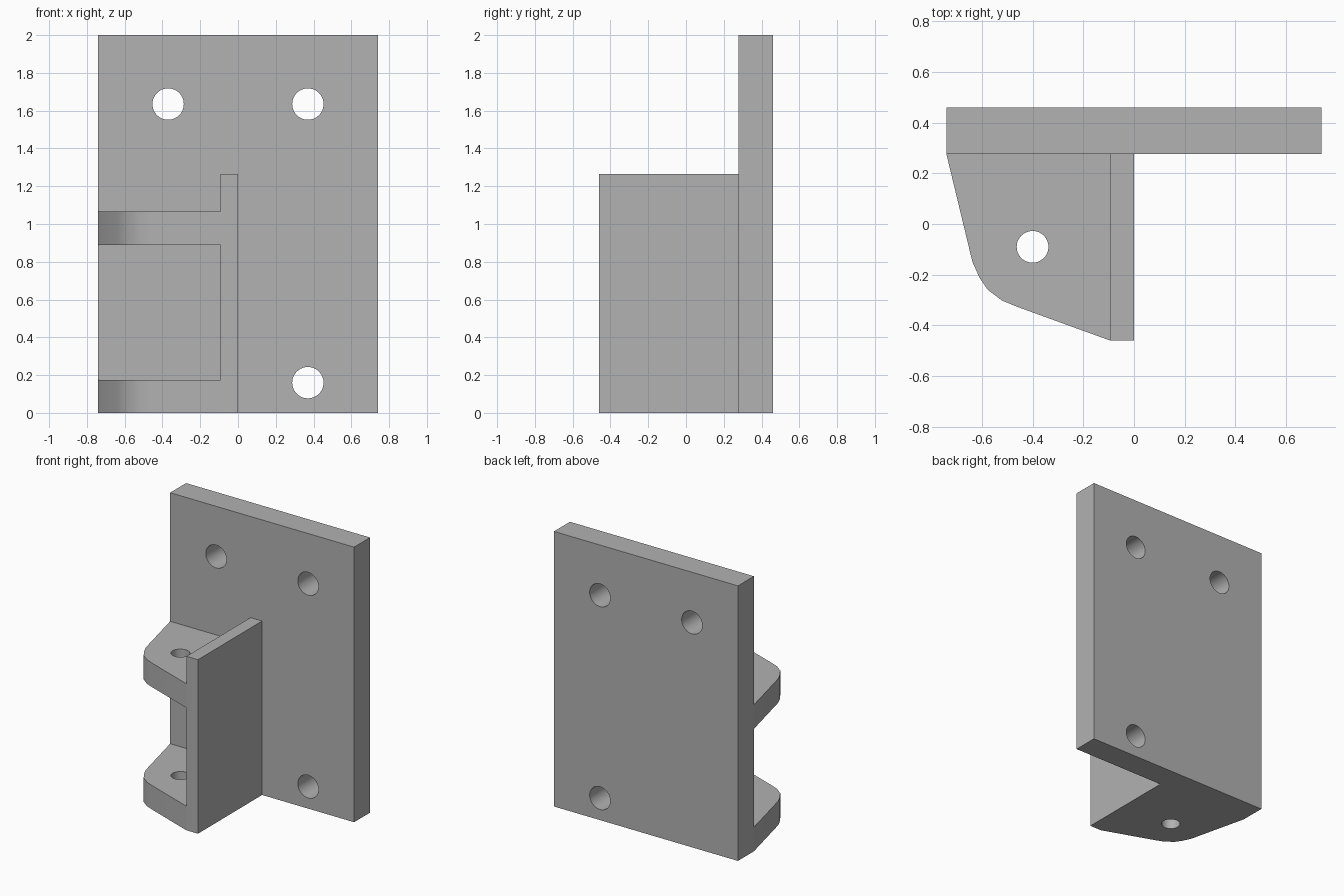
import bpy, bmesh
from math import radians
from mathutils import Matrix, Vector

default = bpy.data.objects.get("Cube")
if default:
    bpy.data.objects.remove(default, do_unlink=True)

GREY = (0.445, 0.445, 0.445, 1)
metal = bpy.data.materials.new("plain_grey")
metal.use_nodes = True
metal.diffuse_color = GREY
metal.node_tree.nodes["Principled BSDF"].inputs["Base Color"].default_value = GREY


def prism(name, outline, z0, z1):
    """Extrude an outline in the xy plane from z0 up to z1."""
    bm = bmesh.new()
    base = bm.faces.new([bm.verts.new((x, y, z0)) for x, y in outline])
    top = bmesh.ops.extrude_face_region(bm, geom=[base])["geom"]
    bmesh.ops.translate(bm, vec=(0, 0, z1 - z0),
                        verts=[v for v in top if isinstance(v, bmesh.types.BMVert)])
    bmesh.ops.recalc_face_normals(bm, faces=bm.faces)
    mesh = bpy.data.meshes.new(name)
    bm.to_mesh(mesh)
    bm.free()
    obj = bpy.data.objects.new(name, mesh)
    mesh.materials.append(metal)
    bpy.context.collection.objects.link(obj)
    return obj


def block(name, x0, x1, y0, y1, z0, z1):
    return prism(name, [(x0, y0), (x1, y0), (x1, y1), (x0, y1)], z0, z1)


def drill(obj, centres, radius, axis):
    """Cut round holes through a part along the given axis."""
    bm = bmesh.new()
    turn = Vector((0, 0, 1)).rotation_difference(Vector(axis)).to_matrix().to_4x4()
    for c in centres:
        bmesh.ops.create_cone(bm, cap_ends=True, segments=48, radius1=radius,
                              radius2=radius, depth=0.5,
                              matrix=Matrix.Translation(c) @ turn)
    mesh = bpy.data.meshes.new("hole_cutter")
    bm.to_mesh(mesh)
    bm.free()
    mesh.materials.append(metal)
    cutter = bpy.data.objects.new("hole_cutter", mesh)
    cutter.hide_render = True
    bpy.context.collection.objects.link(cutter)
    cut = obj.modifiers.new("holes", 'BOOLEAN')
    cut.operation, cut.solver, cut.object = 'DIFFERENCE', 'EXACT', cutter
    bpy.context.view_layer.objects.active = obj
    bpy.ops.object.modifier_apply(modifier=cut.name)
    bpy.data.objects.remove(cutter, do_unlink=True)


# Mounting plate with three bolt holes
plate = block("back_plate", -0.74, 0.74, 0.277, 0.46, 0, 2)
drill(plate, [(-0.37, 0.37, 1.635), (0.37, 0.37, 1.635), (0.37, 0.37, 0.16)],
      0.083, (0, 1, 0))

# Upright web
web = block("web", -0.093, 0, -0.46, 0.277, 0, 1.265)

# Two matching lugs with rounded corners and a pin hole
lug_outline = [(-0.74, 0.277), (-0.637, -0.15), (-0.609, -0.212), (-0.577, -0.259),
               (-0.52, -0.302), (-0.462, -0.326), (-0.093, -0.46), (-0.093, 0.277)]
lugs = []
for name, z in (("lower_lug", 0), ("upper_lug", 0.89)):
    lug = prism(name, lug_outline, z, z + 0.175)
    drill(lug, [(-0.4, -0.09, z + 0.09)], 0.0625, (0, 0, 1))
    lugs.append(lug)

# Smooth the curved walls, keep the edges crisp
bpy.ops.object.select_all(action='DESELECT')
for part in (plate, web, *lugs):
    part.select_set(True)
bpy.context.view_layer.objects.active = plate
bpy.ops.object.shade_smooth_by_angle(angle=radians(30))
